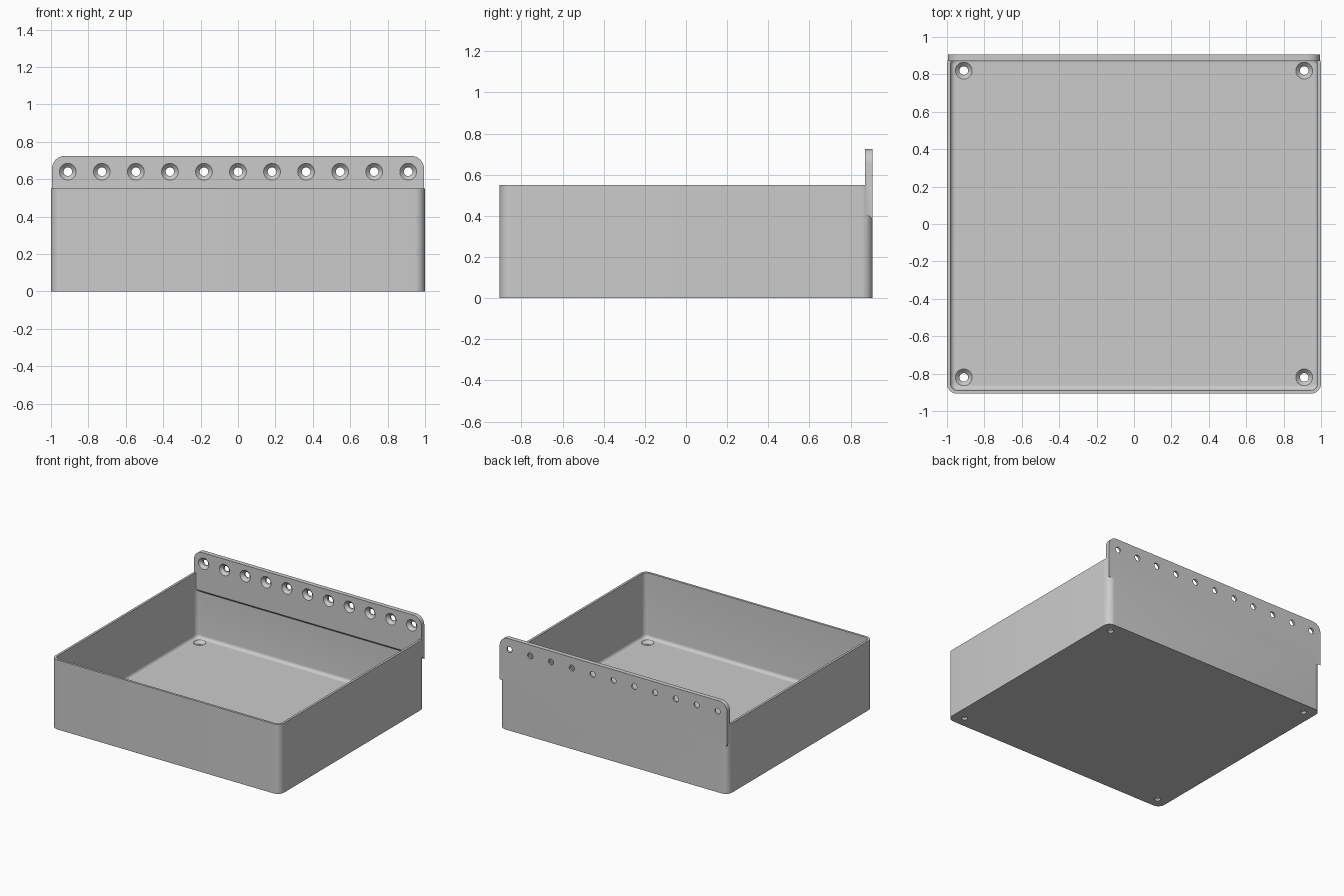
import bpy, bmesh, math
from mathutils import Matrix, Vector

if "Cube" in bpy.data.objects:
    bpy.data.objects.remove(bpy.data.objects["Cube"])

HX, HY, H = 1.0, 0.907, 0.55
WALL, FLOOR, PLATE, R = 0.018, 0.036, 0.036, 0.055

grey = bpy.data.materials.new("plain grey")
grey.use_nodes = True
colour = (0.6, 0.6, 0.6, 1)
grey.diffuse_color = colour
grey.node_tree.nodes["Principled BSDF"].inputs["Base Color"].default_value = colour


def make_object(name, bm):
    bmesh.ops.recalc_face_normals(bm, faces=bm.faces)
    mesh = bpy.data.meshes.new(name)
    bm.to_mesh(mesh)
    bm.free()
    mesh.materials.append(grey)
    obj = bpy.data.objects.new(name, mesh)
    bpy.context.collection.objects.link(obj)
    return obj


def rounded_ring(bm, inset, z, steps=8):
    """Rounded rectangle of vertices, inset from the outer wall."""
    r = max(R - inset, 0.008)
    ring = []
    for q, (sx, sy) in enumerate([(1, 1), (-1, 1), (-1, -1), (1, -1)]):
        for i in range(steps + 1):
            a = math.pi / 2 * (q + i / steps)
            ring.append(bm.verts.new((sx * (HX - inset - r) + r * math.cos(a),
                                      sy * (HY - inset - r) + r * math.sin(a), z)))
    return ring


# Open tray with a filleted floor
bm = bmesh.new()
fillet = 0.026
levels = [(0, 0), (0, H), (WALL, H)]
for k in range(7):
    a = math.pi / 2 * k / 6
    levels.append((WALL + fillet * (1 - math.cos(a)), FLOOR + fillet * (1 - math.sin(a))))
rings = [rounded_ring(bm, *level) for level in levels]
for low, high in zip(rings, rings[1:]):
    n = len(low)
    for i in range(n):
        j = (i + 1) % n
        bm.faces.new((low[i], low[j], high[j], high[i]))
bm.faces.new(rings[0])
bm.faces.new(rings[-1])
tray = make_object("tray", bm)

# Hanging plate: rounded top corners and a sloping lower edge
bm = bmesh.new()
px, top, bottom, pr = 0.995, 0.725, 0.42, 0.07
outline = [(-px, bottom), (px, bottom)]
for start, cx in ((0, px - pr), (math.pi / 2, pr - px)):
    for i in range(11):
        a = start + math.pi / 2 * i / 10
        outline.append((cx + pr * math.cos(a), top - pr + pr * math.sin(a)))
face = bm.faces.new([bm.verts.new((x, HY - PLATE, z)) for x, z in outline])
back = bmesh.ops.extrude_face_region(bm, geom=[face])["geom"]
for v in back:
    if isinstance(v, bmesh.types.BMVert):
        v.co.y += PLATE
        if v.co.z < bottom + 0.001:
            v.co.z -= PLATE
plate = make_object("hanging_plate", bm)

# Countersunk screw hole cutters
bm = bmesh.new()


def add_cutter(location, rotation):
    place = Matrix.Translation(location) @ rotation
    profile = [(0.023, -0.06), (0.023, -0.022), (0.045, 0.0), (0.045, 0.02)]
    circles = []
    for r, z in profile:
        circles.append([bm.verts.new(place @ Vector((r * math.cos(math.tau * i / 32),
                                                     r * math.sin(math.tau * i / 32), z)))
                        for i in range(32)])
    for low, high in zip(circles, circles[1:]):
        for i in range(32):
            j = (i + 1) % 32
            bm.faces.new((low[i], low[j], high[j], high[i]))
    bm.faces.new(circles[0])
    bm.faces.new(circles[-1])


for sx in (-1, 1):
    for sy in (-1, 1):
        add_cutter((sx * 0.91, sy * 0.82, FLOOR), Matrix.Identity(4))
for i in range(11):
    add_cutter((-0.91 + 0.182 * i, HY - PLATE, 0.64), Matrix.Rotation(math.pi / 2, 4, "X"))
cutter = make_object("hole_cutter", bm)

# Join the plate to the tray, then cut the holes
for operation, other in (("UNION", plate), ("DIFFERENCE", cutter)):
    mod = tray.modifiers.new(operation.lower(), "BOOLEAN")
    mod.operation, mod.object, mod.solver = operation, other, "EXACT"
    bpy.ops.object.select_all(action="DESELECT")
    tray.select_set(True)
    bpy.context.view_layer.objects.active = tray
    bpy.ops.object.modifier_apply(modifier=mod.name)
    bpy.data.objects.remove(other)
tray.name = "wall_tray"
bpy.ops.object.shade_smooth_by_angle(angle=math.radians(30))
